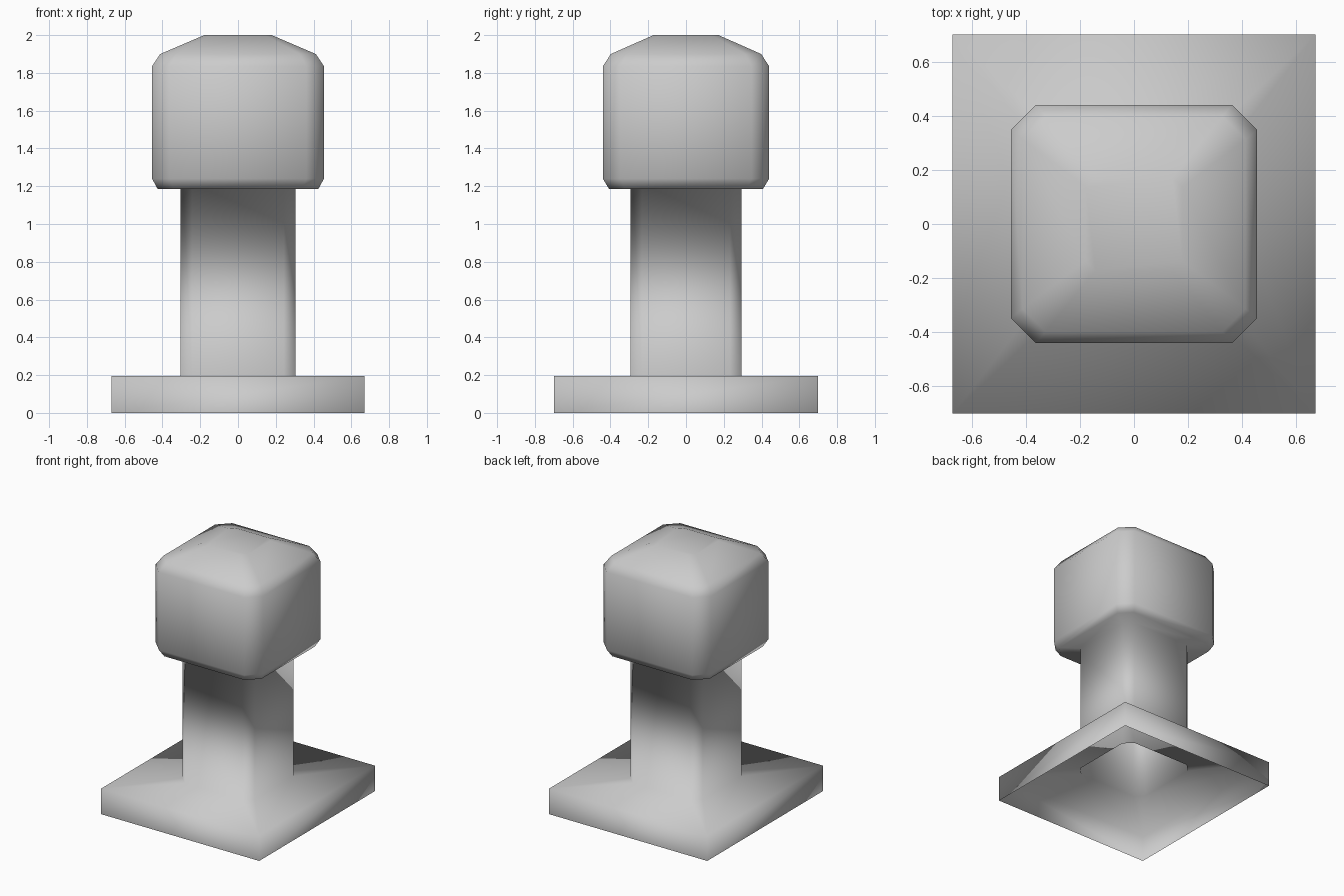
import bpy
import bmesh

cube = bpy.data.objects.get("Cube")
if cube:
    bpy.data.objects.remove(cube, do_unlink=True)


def ring(bm, x, y, z, cut):
    """Rectangle of half sizes x, y with its corners cut off, counter-clockwise."""
    corner = [(x, y - cut), (x - cut, y)]
    points = corner + [(-a, b) for a, b in reversed(corner)]
    points += [(-a, -b) for a, b in points]
    return [bm.verts.new((a, b, z)) for a, b in points]


# Half width, half depth, height and corner cut of each level, bottom to top
base = [(0.67, 0.70, 0.0, 0.0), (0.67, 0.70, 0.195, 0.0)]
shaft = [(0.305, 0.295, 0.195, 0.062), (0.305, 0.295, 1.185, 0.062)]
head = [
    (0.425, 0.407, 1.185, 0.085),
    (0.455, 0.44, 1.24, 0.093),
    (0.455, 0.44, 1.835, 0.093),
    (0.412, 0.398, 1.90, 0.085),
    (0.178, 0.172, 2.0, 0.036),
]

# One continuous skin, open underneath
bm = bmesh.new()
rings = [ring(bm, *level) for level in base + shaft + head]
for low, high in zip(rings, rings[1:]):
    for i in range(len(low)):
        j = (i + 1) % len(low)
        bm.faces.new((low[i], low[j], high[j], high[i]))
bm.faces.new(rings[-1])
bmesh.ops.remove_doubles(bm, verts=bm.verts[:], dist=0.0001)
for face in bm.faces:
    face.smooth = True

mesh = bpy.data.meshes.new("capped_post")
bm.to_mesh(mesh)
bm.free()

# Plain grey finish
grey = bpy.data.materials.new("light_grey")
grey.use_nodes = True
colour = (0.6, 0.6, 0.6, 1.0)
grey.diffuse_color = colour
grey.node_tree.nodes["Principled BSDF"].inputs["Base Color"].default_value = colour
mesh.materials.append(grey)

post = bpy.data.objects.new("capped_post", mesh)
bpy.context.collection.objects.link(post)
